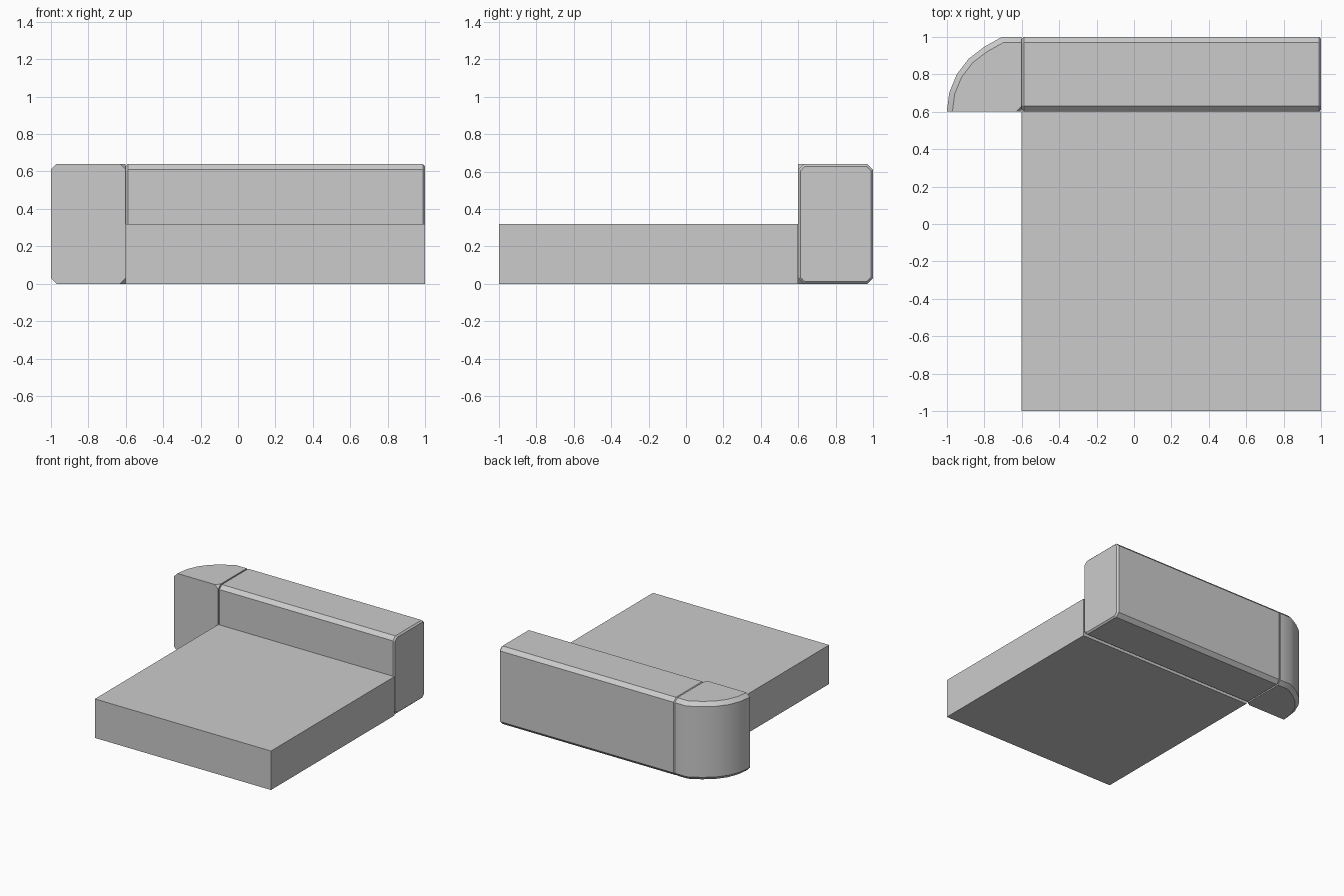
import bpy, bmesh
from math import cos, sin, radians

cube = bpy.data.objects.get("Cube")
if cube:
    bpy.data.objects.remove(cube)

grey = bpy.data.materials.new("light_grey")
grey.use_nodes = True
colour = (0.6, 0.6, 0.6, 1)
grey.diffuse_color = colour
grey.node_tree.nodes["Principled BSDF"].inputs["Base Color"].default_value = colour

JOIN, END, FRONT, INNER, BACK = -0.6, 1, -1, 0.6, 1
SEAT_H, BACK_H = 0.32, 0.64
CHAMFER, LIP = 0.03, 0.012


def loft(name, rings):
    """Skin a list of equal-length point rings and cap both ends."""
    bm = bmesh.new()
    loops = [[bm.verts.new(p) for p in ring] for ring in rings]
    for low, high in zip(loops, loops[1:]):
        for i in range(len(low)):
            j = (i + 1) % len(low)
            bm.faces.new((low[i], low[j], high[j], high[i]))
    bm.faces.new(loops[0][::-1])
    bm.faces.new(loops[-1])
    bmesh.ops.remove_doubles(bm, verts=bm.verts, dist=0.0001)
    bmesh.ops.recalc_face_normals(bm, faces=bm.faces)
    mesh = bpy.data.meshes.new(name)
    bm.to_mesh(mesh)
    bm.free()
    mesh.materials.append(grey)
    obj = bpy.data.objects.new(name, mesh)
    bpy.context.collection.objects.link(obj)
    return obj


# Seat: plain slab
def seat_ring(z):
    return [(JOIN, FRONT, z), (END, FRONT, z), (END, INNER, z), (JOIN, INNER, z)]


loft("seat", [seat_ring(0), seat_ring(SEAT_H)])


# Backrest: chamfered section with a narrow lip at each end
def back_ring(x, inset):
    c = CHAMFER - 0.586 * inset
    y0, y1, z0, z1 = INNER + inset, BACK - inset, inset, BACK_H - inset
    return [(x, y, z) for y, z in (
        (y0 + c, z0), (y1 - c, z0), (y1, z0 + c), (y1, z1 - c),
        (y1 - c, z1), (y0 + c, z1), (y0, z1 - c), (y0, z0 + c))]


loft("backrest", [back_ring(JOIN, LIP), back_ring(JOIN + LIP, 0),
                  back_ring(END - LIP, 0), back_ring(END, LIP)])


# Corner: quarter-round block, chamfered outside and notched at the inner corner
def corner_ring(z, inset):
    r = BACK - INNER - inset
    arc = [(JOIN - r * cos(radians(a)), INNER + r * sin(radians(a)), z)
           for a in range(0, 76, 15)]
    arc[-1] = (arc[-1][0], INNER + r, z)
    return arc + [(JOIN, INNER + r, z), (JOIN, INNER + inset, z), (JOIN - inset, INNER, z)]


corner = loft("rounded_corner", [
    corner_ring(0, CHAMFER), corner_ring(CHAMFER, 0),
    corner_ring(BACK_H - CHAMFER, 0), corner_ring(BACK_H, CHAMFER)])

bpy.ops.object.select_all(action="DESELECT")
corner.select_set(True)
bpy.context.view_layer.objects.active = corner
bpy.ops.object.shade_smooth_by_angle(angle=radians(32))
